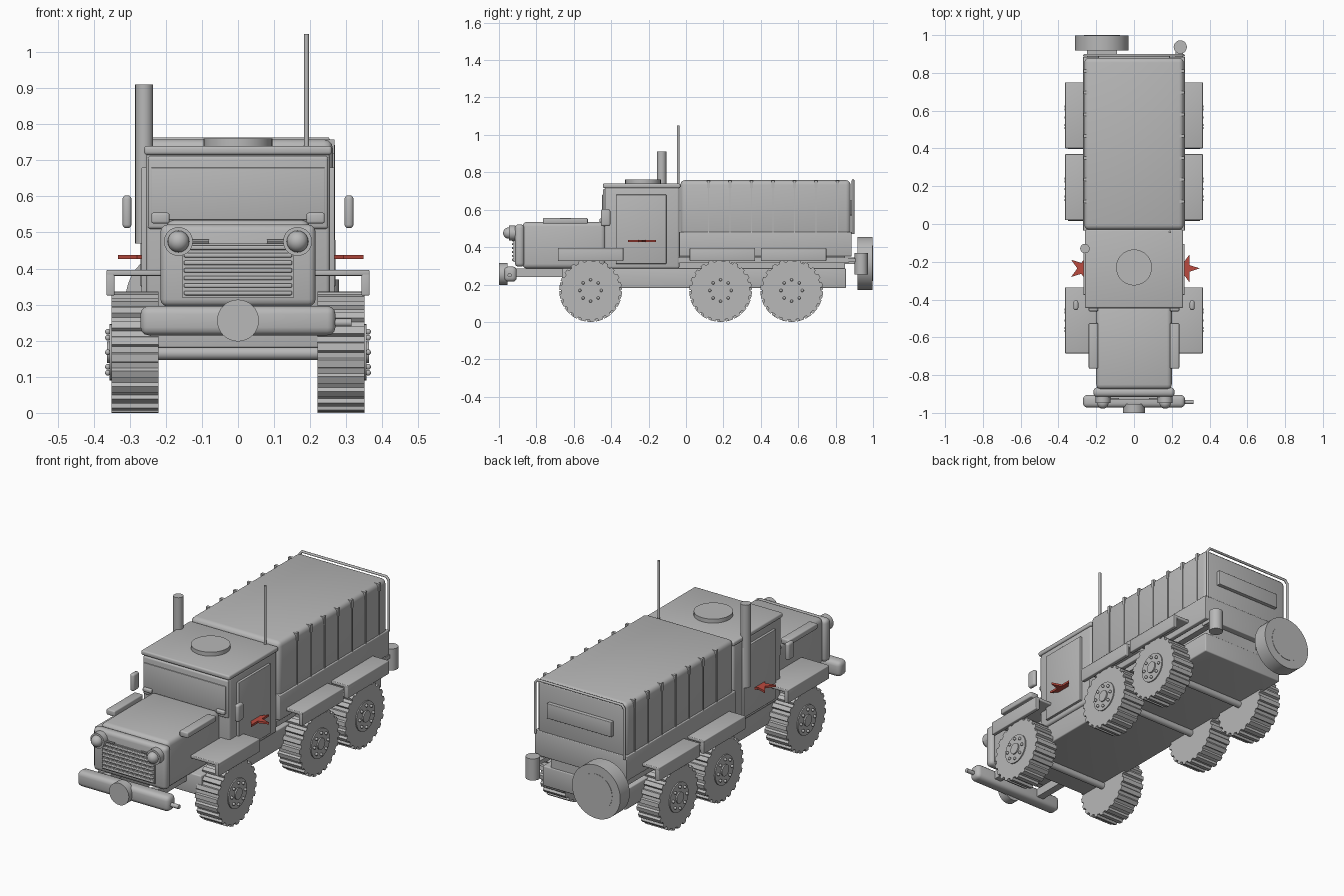
import bpy, bmesh
from math import pi, sin, cos, radians
from mathutils import Matrix, Vector

cube = bpy.data.objects.get("Cube")
if cube:
    bpy.data.objects.remove(cube)


def material(name, rgb):
    m = bpy.data.materials.new(name)
    m.use_nodes = True
    m.diffuse_color = (*rgb, 1)
    m.node_tree.nodes["Principled BSDF"].inputs["Base Color"].default_value = (*rgb, 1)
    return m


GREY = material("plain grey", (0.48, 0.48, 0.48))
RED = material("star red", (0.5, 0.07, 0.05))
SIDES = (("left", 1), ("right", -1))
AXIS = {"x": Matrix.Rotation(pi / 2, 4, "Y"), "y": Matrix.Rotation(pi / 2, 4, "X"), "z": Matrix()}


def finish(bm, name, mat=GREY):
    bmesh.ops.recalc_face_normals(bm, faces=bm.faces)
    mesh = bpy.data.meshes.new(name)
    bm.to_mesh(mesh)
    bm.free()
    mesh.materials.append(mat)
    mesh.shade_smooth()
    mesh.set_sharp_from_angle(angle=radians(35))
    obj = bpy.data.objects.new(name, mesh)
    bpy.context.collection.objects.link(obj)
    return obj


def box(name, xs, ys, zs, bevel=0, segments=3):
    bm = bmesh.new()
    lo, hi = Vector((xs[0], ys[0], zs[0])), Vector((xs[1], ys[1], zs[1]))
    bmesh.ops.create_cube(bm, size=1, matrix=Matrix.Translation((lo + hi) / 2) @ Matrix.Diagonal((*(hi - lo), 1)))
    if bevel:
        bmesh.ops.bevel(bm, geom=bm.edges[:], offset=bevel, segments=segments, profile=0.5, affect="EDGES")
    return finish(bm, name)


def centred(name, half, ys, zs, bevel=0):
    return box(name, (-half, half), ys, zs, bevel)


def pair(name, xs, ys, zs, bevel=0):
    for side, s in SIDES:
        box(f"{name}_{side}", sorted((s * xs[0], s * xs[1])), ys, zs, bevel)


def add_cyl(bm, at, axis, r, length, sides=32):
    bmesh.ops.create_cone(bm, cap_ends=True, segments=sides, radius1=r, radius2=r, depth=length,
                          matrix=Matrix.Translation(at) @ AXIS[axis])


def cyl(name, at, axis, r, length, sides=32):
    bm = bmesh.new()
    add_cyl(bm, at, axis, r, length, sides)
    return finish(bm, name)


def prism(bm, points, direction):
    face = bm.faces.new([bm.verts.new(p) for p in points])
    out = bmesh.ops.extrude_face_region(bm, geom=[face])
    bmesh.ops.translate(bm, vec=direction, verts=[v for v in out["geom"] if isinstance(v, bmesh.types.BMVert)])


# Wheel: toothed tyre, rim, hub and a ring of bolts, outer side toward +x
def make_wheel(name):
    bm = bmesh.new()
    teeth, points = 22, []
    for i in range(teeth):
        for step, r in ((0, 0.156), (0.35, 0.156), (0.45, 0.168), (0.9, 0.168)):
            a = 2 * pi * (i + step) / teeth
            points.append((-0.065, r * cos(a), r * sin(a)))
    prism(bm, points, (0.13, 0, 0))
    add_cyl(bm, (0.06, 0, 0), "x", 0.078, 0.022)
    add_cyl(bm, (0.065, 0, 0), "x", 0.03, 0.026, 20)
    for i in range(8):
        a = 2 * pi * i / 8
        bmesh.ops.create_uvsphere(bm, u_segments=10, v_segments=6, radius=0.008,
                                  matrix=Matrix.Translation((0.076, 0.057 * cos(a), 0.057 * sin(a))))
    return finish(bm, name)


for place, y in (("front", -0.51), ("middle", 0.185), ("rear", 0.565)):
    for side, s in SIDES:
        wheel = make_wheel(f"{place}_wheel_{side}")
        wheel.location = (s * 0.285, y, 0.168)
        wheel.rotation_euler.z = 0 if s > 0 else pi
    cyl(f"{place}_axle", (0, y, 0.165), "x", 0.018, 0.46, 16)
    # Mudguard: flat top with an outer lip
    ys = (y - 0.175, y + 0.175) if place != "middle" else (0.02, 0.37)
    if place == "rear":
        ys = (0.4, 0.75)
    pair(f"{place}_mudguard_top", (0.2, 0.365), ys, (0.38, 0.396), 0.004)
    pair(f"{place}_mudguard_lip", (0.342, 0.365), ys, (0.325, 0.39), 0.004)

# Chassis
centred("chassis", 0.245, (-0.66, 0.855), (0.18, 0.287), 0.006)
centred("bed_support", 0.2, (-0.04, 0.85), (0.28, 0.36))
pair("bed_rail", (0.22, 0.255), (-0.04, 0.87), (0.315, 0.345))

# Bonnet and grille
centred("bonnet", 0.2, (-0.875, -0.43), (0.285, 0.535), 0.025)
centred("grille_surround", 0.215, (-0.915, -0.865), (0.295, 0.522), 0.02)
centred("grille_panel", 0.155, (-0.921, -0.9), (0.32, 0.47))
for i in range(7):
    z = 0.332 + i * 0.021
    centred(f"grille_slat_{i + 1}", 0.15, (-0.93, -0.91), (z - 0.006, z + 0.006), 0.004)
pair("bonnet_vent", (0.19, 0.24), (-0.765, -0.525), (0.525, 0.555), 0.006)
for side, s in SIDES:
    lamp = bmesh.new()
    bmesh.ops.create_uvsphere(lamp, u_segments=24, v_segments=12, radius=0.03,
                              matrix=Matrix.Translation((s * 0.165, -0.948, 0.475)))
    add_cyl(lamp, (s * 0.165, -0.93, 0.475), "y", 0.04, 0.035)
    finish(lamp, f"headlight_{side}")
    cyl(f"headlight_rod_{side}", (s * 0.105, -0.925, 0.475), "x", 0.005, 0.05, 8)

# Bumper and winch
centred("bumper", 0.27, (-0.972, -0.905), (0.215, 0.296), 0.022)
cyl("winch_drum", (0, -0.977, 0.256), "y", 0.058, 0.046)
cyl("bumper_hook_rod", (0.29, -0.943, 0.25), "x", 0.011, 0.05, 12)
pair("bumper_bracket", (0.12, 0.16), (-0.93, -0.64), (0.24, 0.285))

# Cab
centred("cab_body", 0.255, (-0.435, -0.035), (0.285, 0.72), 0.012)
centred("windscreen_frame", 0.25, (-0.444, -0.42), (0.51, 0.712), 0.008)
centred("windscreen", 0.24, (-0.448, -0.44), (0.535, 0.68), 0.002)
centred("cab_roof", 0.26, (-0.445, -0.03), (0.715, 0.74), 0.008)
cyl("roof_hatch", (0, -0.23, 0.748), "z", 0.095, 0.026, 40)
pair("door", (0.24, 0.268), (-0.375, -0.105), (0.31, 0.68), 0.003)
pair("windscreen_hinge", (0.19, 0.24), (-0.462, -0.43), (0.532, 0.553), 0.006)
pair("mirror", (0.295, 0.32), (-0.455, -0.405), (0.512, 0.603), 0.01)
cyl("exhaust_stack", (-0.26, -0.13, 0.69), "z", 0.025, 0.44, 20)
cyl("aerial", (0.19, -0.042, 0.86), "z", 0.007, 0.38, 12)

# Flat stars set through the doors
for side, s in SIDES:
    bm = bmesh.new()
    outline = []
    for i in range(10):
        r, a = (0.078, 0.03)[i % 2], pi * i / 5
        outline.append((s * 0.27 + r * cos(a), -0.235 + r * sin(a), 0.427))
    prism(bm, outline, (0, 0, 0.011))
    finish(bm, f"door_star_{side}", RED)

# Cargo body and canvas cover
centred("cargo_box", 0.27, (-0.035, 0.885), (0.35, 0.482), 0.004)
centred("canvas_cover", 0.263, (-0.03, 0.88), (0.46, 0.758), 0.025)
centred("rear_window", 0.19, (0.87, 0.9), (0.57, 0.65), 0.003)
for i in range(7):
    y = 0.12 + i * 0.115
    pair(f"canvas_seam_{i + 1}", (0.255, 0.267), (y - 0.003, y + 0.003), (0.48, 0.735))
    for side, s in SIDES:
        bm = bmesh.new()
        prism(bm, [(s * 0.225, y - 0.008, 0.757), (s * 0.268, y - 0.008, 0.757), (s * 0.268, y - 0.008, 0.715)],
              (0, 0.016, 0))
        finish(bm, f"canvas_strap_{i + 1}_{side}")

# Rear hoop
curve = bpy.data.curves.new("rear_hoop", "CURVE")
curve.dimensions = "3D"
curve.bevel_depth = 0.007
curve.bevel_resolution = 2
path = [(-0.262, 0.47), (-0.262, 0.74), (-0.248, 0.757), (0.248, 0.757), (0.262, 0.74), (0.262, 0.47)]
spline = curve.splines.new("POLY")
spline.points.add(len(path) - 1)
for p, (x, z) in zip(spline.points, path):
    p.co = (x, 0.893, z, 1)
curve.materials.append(GREY)
bpy.context.collection.objects.link(bpy.data.objects.new("rear_hoop", curve))

# Spare wheel, its bracket and the rear canister
cyl("spare_wheel", (-0.17, 0.958, 0.313), "y", 0.142, 0.08, 40)
cyl("spare_wheel_cover", (-0.17, 0.96, 0.313), "y", 0.095, 0.08, 40)
box("spare_bracket", (-0.25, -0.09), (0.84, 0.93), (0.31, 0.345))
cyl("rear_canister", (0.245, 0.937, 0.312), "z", 0.035, 0.115, 20)
box("canister_bracket", (0.22, 0.26), (0.85, 0.92), (0.32, 0.34))
